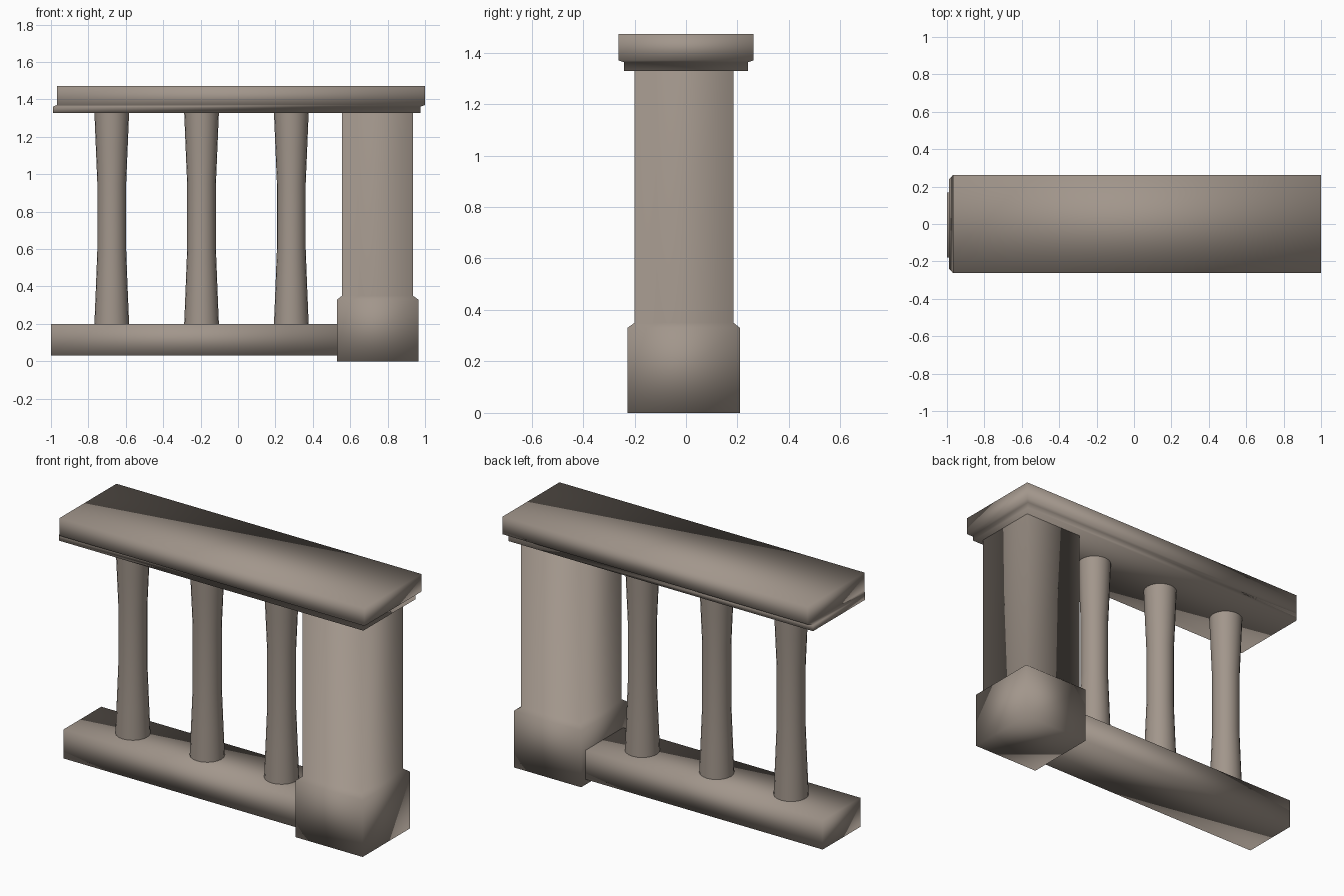
import bpy, bmesh, math

if "Cube" in bpy.data.objects:
    bpy.data.objects.remove(bpy.data.objects["Cube"])

stone = bpy.data.materials.new("warm_grey_stone")
stone.diffuse_color = (0.36, 0.305, 0.26, 1)
stone.use_nodes = True
stone.node_tree.nodes["Principled BSDF"].inputs["Base Color"].default_value = stone.diffuse_color


def finish(name, bm):
    """Turn a bmesh into a smooth-shaded stone object."""
    bmesh.ops.recalc_face_normals(bm, faces=bm.faces)
    for f in bm.faces:
        f.smooth = True
    me = bpy.data.meshes.new(name)
    bm.to_mesh(me)
    bm.free()
    me.materials.append(stone)
    ob = bpy.data.objects.new(name, me)
    bpy.context.collection.objects.link(ob)
    return ob


def loft(name, rings, caps=True):
    """Skin a stack of closed rings of points, bottom to top."""
    bm = bmesh.new()
    loops = [[bm.verts.new(p) for p in ring] for ring in rings]
    n = len(loops[0])
    for a, b in zip(loops, loops[1:]):
        for i in range(n):
            j = (i + 1) % n
            bm.faces.new((a[i], a[j], b[j], b[i]))
    if caps:
        bm.faces.new(loops[0][::-1])
        bm.faces.new(loops[-1])
    return finish(name, bm)


def rect(x0, x1, y0, y1, z):
    return [(x0, y0, z), (x1, y0, z), (x1, y1, z), (x0, y1, z)]


def circle(x, y, r, z, n=20):
    return [(x + r * math.cos(2 * math.pi * i / n),
             y + r * math.sin(2 * math.pi * i / n), z) for i in range(n)]


# Stepped handrail: narrow moulding flaring into the wide cap
under = (-0.988, 0.977, -0.24, 0.24)
cap = (-0.968, 1.0, -0.262, 0.262)
loft("handrail", [rect(*under, 1.328), rect(*under, 1.362),
                  rect(*cap, 1.37), rect(*cap, 1.473)])

# Square post with a chamfered plinth
plinth = (0.53, 0.964, -0.228, 0.21)
shaft = (0.555, 0.936, -0.2, 0.185)
loft("post", [rect(*plinth, 0.0), rect(*plinth, 0.33),
              rect(*shaft, 0.35), rect(*shaft, 1.33)])

# Bottom rail, running into the plinth
rail = (-1.0, 0.56, -0.178, 0.168)
loft("bottom_rail", [rect(*rail, 0.03), rect(*rail, 0.2)])

# Waisted balusters, ends hidden in the rails
profile = [(0.093, 0.195), (0.085, 0.39), (0.077, 0.6),
           (0.077, 0.95), (0.085, 1.14), (0.093, 1.335)]
for k in range(3):
    x = -0.675 + 0.48 * k
    loft(f"baluster_{k + 1}",
         [circle(x, -0.005, r, z) for r, z in profile], caps=False)
